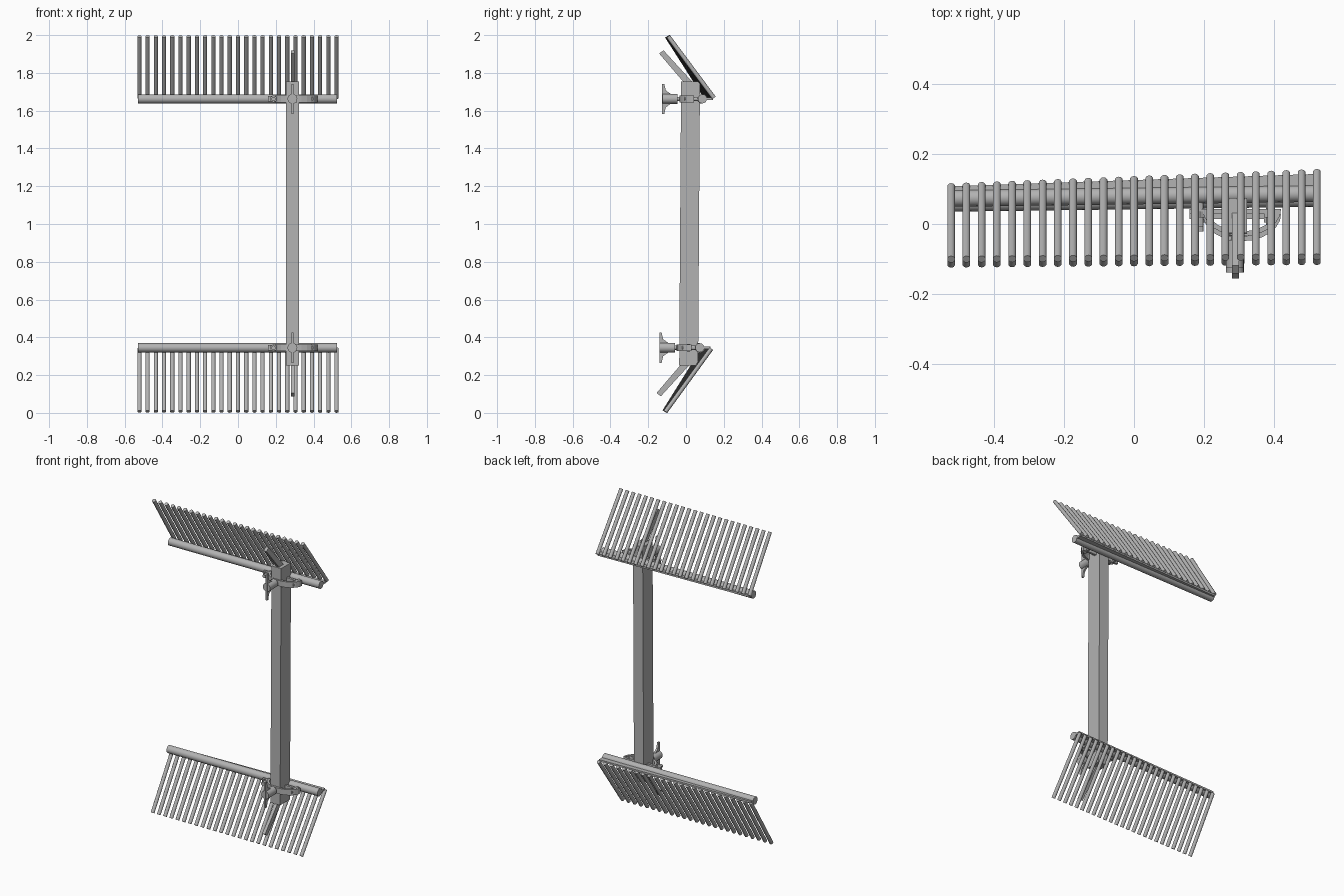
import bpy, bmesh, math
from mathutils import Vector

if "Cube" in bpy.data.objects:
    bpy.data.objects.remove(bpy.data.objects["Cube"])

GREY = (0.45, 0.45, 0.45, 1)
steel = bpy.data.materials.new("grey_steel")
steel.use_nodes = True
steel.diffuse_color = GREY
steel.node_tree.nodes["Principled BSDF"].inputs["Base Color"].default_value = GREY


def finish(name, bm, smooth=False):
    bmesh.ops.recalc_face_normals(bm, faces=bm.faces)
    mesh = bpy.data.meshes.new(name)
    bm.to_mesh(mesh)
    bm.free()
    mesh.materials.append(steel)
    ob = bpy.data.objects.new(name, mesh)
    bpy.context.collection.objects.link(ob)
    if smooth:
        bpy.ops.object.select_all(action='DESELECT')
        ob.select_set(True)
        bpy.context.view_layer.objects.active = ob
        bpy.ops.object.shade_smooth_by_angle(angle=math.radians(40))
    return ob


def rod(bm, a, b, r, sides=12):
    """Closed cylinder from a to b."""
    a, b = Vector(a), Vector(b)
    new = bmesh.ops.create_cone(bm, cap_ends=True, segments=sides, radius1=r,
                                radius2=r, depth=(b - a).length)["verts"]
    turn = Vector((0, 0, 1)).rotation_difference((b - a).normalized())
    for v in new:
        v.co = turn @ v.co + (a + b) / 2


def prism(bm, outline, shift):
    """Extrude a closed outline along a vector."""
    face = bm.faces.new([bm.verts.new(p) for p in outline])
    ext = bmesh.ops.extrude_face_region(bm, geom=[face])["geom"]
    bmesh.ops.translate(bm, vec=shift,
                        verts=[g for g in ext if isinstance(g, bmesh.types.BMVert)])


PX = 0.288      # post centre in x
HALF = 0.525    # half length of the rails
BARS = 25

# Upright square post, leaning slightly
bm = bmesh.new()
prism(bm, [(PX - 0.034, y, z) for y, z in
           ((-0.036, 0.25), (0.064, 0.25), (0.074, 1.755), (-0.026, 1.755))], (0.068, 0, 0))
finish("post", bm)


def rack(label, zc, s, dy, tip_z):
    """One rail with bars and clamp; s is +1 for up, -1 for down."""
    # Round rail
    bm = bmesh.new()
    rod(bm, (-HALF - 0.005, 0.07 + dy, zc), (HALF, 0.084 + dy, zc), 0.024, 16)
    finish(label + "_rail", bm, True)

    # Flat ledge joining rail and bars
    bm = bmesh.new()
    prism(bm, [(-HALF, 0.075 + dy, zc - 0.006), (HALF, 0.085 + dy, zc - 0.006),
               (HALF, 0.14 + dy, zc - 0.006), (-HALF, 0.105 + dy, zc - 0.006)], (0, 0, 0.012))
    finish(label + "_ledge", bm)

    # Row of slanted bars
    bm = bmesh.new()
    for i in range(BARS):
        t = i / (BARS - 1)
        x = -0.522 + 1.044 * t
        rod(bm, (x, 0.104 + 0.041 * t + dy, zc + s * 0.005),
            (x, -0.104 + 0.007 * t + dy, tip_z - s * 0.007), 0.0115, 10)
    finish(label + "_bars", bm, True)

    # Diagonal stay on the end of the post
    bm = bmesh.new()
    prism(bm, [(PX - 0.008, y + dy, zc + s * z) for y, z in
               ((-0.145, 0.24), (-0.122, 0.257), (0.035, 0.085), (0.0, 0.07))], (0.02, 0, 0))
    finish(label + "_stay", bm)

    # Curved strap around the front of the post
    bm = bmesh.new()
    outer, inner = [], []
    for i in range(13):
        a = math.pi * (1 + i / 12)
        for ring, rx, ry in ((outer, 0.112, 0.078), (inner, 0.098, 0.064)):
            ring.append((PX + 0.02 + rx * math.cos(a), 0.04 + dy + ry * math.sin(a), zc - 0.018))
    prism(bm, outer + inner[::-1], (0, 0, 0.036))
    finish(label + "_strap", bm)

    # Side lugs and bolts holding the strap to the rail
    bm = bmesh.new()
    for side in (-1, 1):
        x = PX + side * 0.1
        rod(bm, (x, -0.01 + dy, zc), (x, 0.08 + dy, zc), 0.011)
        rod(bm, (x, 0.015 + dy, zc), (x, 0.032 + dy, zc), 0.019, 6)
        prism(bm, [(PX + side * 0.034, 0.025 + dy, zc - 0.014),
                   (PX + side * 0.13, 0.025 + dy, zc - 0.014),
                   (PX + side * 0.13, 0.04 + dy, zc - 0.014),
                   (PX + side * 0.034, 0.04 + dy, zc - 0.014)], (0, 0, 0.028))
    finish(label + "_bolts", bm)

    # Hand screw with a spindle and two wings
    bm = bmesh.new()
    rod(bm, (PX, -0.05 + dy, zc), (PX, 0.03 + dy, zc), 0.011)
    rod(bm, (PX, -0.128 + dy, zc), (PX, -0.048 + dy, zc), 0.026, 16)
    for up in (-1, 1):
        prism(bm, [(PX - 0.006, y + dy, zc + up * z) for y, z in
                   ((-0.13, 0.0), (-0.13, 0.08), (-0.118, 0.08), (-0.11, 0.045),
                    (-0.075, 0.02), (-0.075, 0.0))], (0.012, 0, 0))
    finish(label + "_hand_screw", bm, True)


rack("upper", 1.6625, 1, 0.003, 2.0)
rack("lower", 0.345, -1, -0.011, 0.0)
